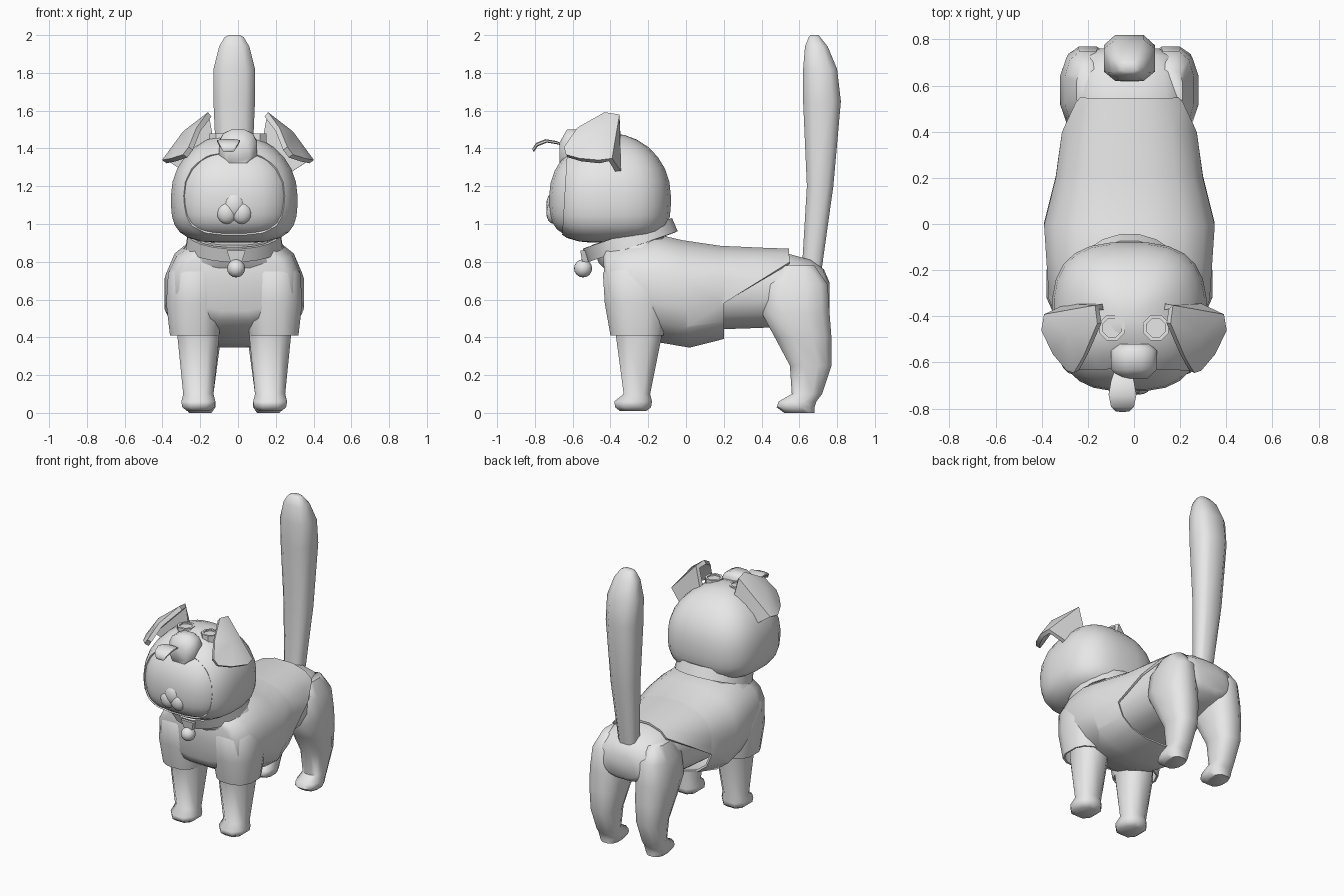
import bpy, bmesh
from math import sin, cos, radians, pi, copysign
from mathutils import Vector

if "Cube" in bpy.data.objects:
    bpy.data.objects.remove(bpy.data.objects["Cube"])

MIDDLE = -.02
SIDES = {"right": -1, "left": 1}

colour = (.8, .8, .8, 1)
grey = bpy.data.materials.new("plain grey")
grey.use_nodes = True
grey.diffuse_color = colour
grey.node_tree.nodes["Principled BSDF"].inputs["Base Color"].default_value = colour


def finish(name, bm, angle=60, thickness=0, offset=-1):
    """Turn the bmesh into a smooth-shaded object, with a wall thickness if wanted."""
    bmesh.ops.recalc_face_normals(bm, faces=bm.faces)
    mesh = bpy.data.meshes.new(name)
    bm.to_mesh(mesh)
    bm.free()
    part = bpy.data.objects.new(name, mesh)
    bpy.context.collection.objects.link(part)
    mesh.materials.append(grey)
    bpy.ops.object.select_all(action="DESELECT")
    bpy.context.view_layer.objects.active = part
    part.select_set(True)
    if thickness:
        wall = part.modifiers.new("wall thickness", "SOLIDIFY")
        wall.thickness = thickness
        wall.offset = offset
        bpy.ops.object.modifier_apply(modifier=wall.name)
    bpy.ops.object.shade_smooth_by_angle(angle=radians(angle))


def rounded(value, power):
    return copysign(abs(value) ** (2 / power), value)


def loft(rings, x=MIDDLE, tilt=0, sides=8, power=2.5, start=True, end=True):
    """Skin rounded cross-sections; each ring is (y, z, half width, half depth)."""
    bm = bmesh.new()
    depth_axis = Vector((0, cos(radians(tilt)), sin(radians(tilt))))
    reach = rounded(cos(pi / sides), power)
    loops = []
    for y, z, width, depth in rings:
        loop = []
        for i in range(sides):
            angle = pi * (i + i + 1) / sides
            across = width * rounded(cos(angle), power) / reach
            along = depth * rounded(sin(angle), power) / reach
            loop.append(bm.verts.new(Vector((x + across, y, z)) + depth_axis * along))
        loops.append(loop)
    for lower, upper in zip(loops, loops[1:]):
        for i in range(sides):
            bm.faces.new((lower[i - 1], lower[i], upper[i], upper[i - 1]))
    if start:
        bm.faces.new(loops[0])
    if end:
        bm.faces.new(loops[-1])
    return bm


def bisect(bm, point, normal, drop=False):
    everything = bm.verts[:] + bm.edges[:] + bm.faces[:]
    bmesh.ops.bisect_plane(bm, geom=everything, plane_co=point, plane_no=normal, clear_outer=drop)


def ball(name, location, size):
    bm = bmesh.new()
    bmesh.ops.create_uvsphere(bm, u_segments=16, v_segments=8, radius=1)
    bmesh.ops.scale(bm, vec=size, verts=bm.verts)
    bmesh.ops.translate(bm, vec=location, verts=bm.verts)
    finish(name, bm)


# Suit body, cut away diagonally over the hips
suit = loft([(-.43, .7, .26, .16), (-.41, .69, .31, .2), (-.3, .67, .35, .25), (-.15, .66, .36, .29),
             (0, .63, .37, .285), (.2, .64, .32, .245), (.42, .64, .29, .235), (.56, .64, .26, .23)],
            tilt=94, sides=16, end=False)
corner = Vector((0, .2, .58))
across_slope = Vector((0, .22, -.35))
bisect(suit, corner, Vector((0, 1, 0)))
bisect(suit, corner, across_slope)
centres = {face: face.calc_center_median() - corner for face in suit.faces}
opening = [face for face, centre in centres.items() if centre.y > 0 and centre.dot(across_slope) > 0]
bmesh.ops.delete(suit, geom=opening, context="FACES")
finish("suit_body", suit, thickness=.015)

# Suit neck
neck = loft([(-.24, .75, .32, .14), (-.28, .85, .27, .19), (-.31, .95, .2, .2)], tilt=18, sides=16)
finish("suit_neck", neck)

# Hips under the suit
hips = loft([(.1, .64, .29, .2), (.4, .65, .26, .2), (.55, .65, .25, .19), (.66, .65, .24, .16),
             (.73, .64, .19, .12), (.76, .62, .13, .07)], tilt=90, sides=16)
finish("hips", hips)

# Sleeves, front legs and hind legs, one of each on both sides
for side, sign in SIDES.items():
    sleeve = loft([(-.25, .84, .07, .12), (-.26, .74, .14, .18), (-.26, .58, .15, .17), (-.26, .41, .13, .14)],
                  x=MIDDLE + .21 * sign, sides=12, end=False)
    finish(side + "_sleeve", sleeve, thickness=.012)
    front_leg = loft([(-.25, .6, .11, .12), (-.25, .4, .11, .12), (-.26, .1, .08, .07),
                      (-.28, .06, .09, .1), (-.28, .03, .085, .095), (-.28, .01, .06, .07)],
                     x=MIDDLE + .19 * sign)
    finish(side + "_front_leg", front_leg)
    hind_leg = loft([(.58, .78, .05, .1), (.58, .68, .1, .17), (.58, .53, .12, .18), (.62, .4, .11, .15),
                     (.66, .25, .09, .11), (.64, .1, .07, .08), (.59, .06, .08, .1), (.58, .03, .08, .1),
                     (.6, 0, .06, .08)], x=MIDDLE + .18 * sign, sides=12)
    finish(side + "_hind_leg", hind_leg)

# Tail
tail = loft([(.66, .7, .06, .05), (.71, 1.2, .09, .07), (.72, 1.65, .11, .1), (.71, 1.82, .11, .09),
             (.69, 1.94, .08, .06), (.68, 1.99, .05, .03), (.68, 2, .03, .02)], power=3)
finish("tail", tail)


def skull(scale, forward):
    """Egg-shaped head: domed on top, flat and full in the jaw."""
    rings = []
    steps = 7
    for i in range(-steps, steps + 1):
        height = sin(i / steps * pi / 2) * .995
        power, reach = (2, .33) if height > 0 else (3.5, .25)
        spread = scale * (1 - abs(height) ** power) ** (1 / power)
        rings.append((-.4 - forward, 1.15 + reach * scale * height, .335 * spread, .32 * spread))
    return loft(rings, sides=24, power=2.8)


# Hood with an open front, and the face set inside it
hood = skull(1, 0)
bisect(hood, Vector((0, -.64, 1.2)), Vector((0, -1, .06)), drop=True)
finish("hood", hood, thickness=.025)
finish("face", skull(.92, .03))

# Muzzle on the face
ball("muzzle_nose", (MIDDLE, -.7, 1.1), (.06, .04, .07))
for side, sign in SIDES.items():
    ball(side + "_muzzle_cheek", (MIDDLE + .04 * sign, -.7, 1.06), (.055, .04, .06))

# Snout and curled tongue on the hood
snout = loft([(-.52, 1.41, .07, .07), (-.55, 1.41, .1, .09), (-.63, 1.4, .1, .1), (-.67, 1.37, .06, .06)],
             x=0, tilt=90, sides=12)
finish("hood_snout", snout)
tongue = loft([(-.62, 1.4, .03, .01), (-.68, 1.43, .05, .01), (-.74, 1.44, .06, .01),
               (-.79, 1.42, .05, .01), (-.81, 1.39, .03, .01)], x=-.05, tilt=115)
finish("hood_tongue", tongue)

# Hood eyes: a raised rim around a sunken disc
for side, sign in SIDES.items():
    eye = loft([(-.45, z, radius, radius) for z, radius in ((1.4, .055), (1.48, .055), (1.48, .04), (1.47, .04))],
               x=.095 * sign, power=2)
    finish(side + "_hood_eye", eye, angle=30)

# Ears: a folded flap with a back wall down to the hood
for side, sign in SIDES.items():
    ear = bmesh.new()

    def point(x, y, z):
        return ear.verts.new((sign * x, y, z))

    ridge, tip = point(.16, -.36, 1.57), point(.38, -.4, 1.34)
    flap = [ridge, tip, point(.39, -.46, 1.33), point(.34, -.56, 1.34), point(.28, -.63, 1.36),
            point(.25, -.64, 1.4), point(.21, -.57, 1.5), point(.15, -.43, 1.58)]
    crown = point(.28, -.48, 1.48)
    for i, corner in enumerate(flap):
        ear.faces.new((flap[i - 1], corner, crown))
    ear.faces.new((ridge, tip, point(.29, -.36, 1.28), point(.13, -.36, 1.43)))
    finish(side + "_ear", ear, angle=45, thickness=.03, offset=0)

# Collar band, hanger and bell
band = loft([(-.28, .88, .255, .25), (-.31, .95, .245, .25)], tilt=19, sides=20, power=2, start=False, end=False)
finish("collar", band, angle=40, thickness=.02)
hanger = loft([(-.53, .8, .03, .02), (-.54, .86, .05, .02)], x=-.01, sides=4, power=2)
finish("bell_hanger", hanger, angle=30)
ball("bell", (-.01, -.545, .765), (.048, .048, .048))
